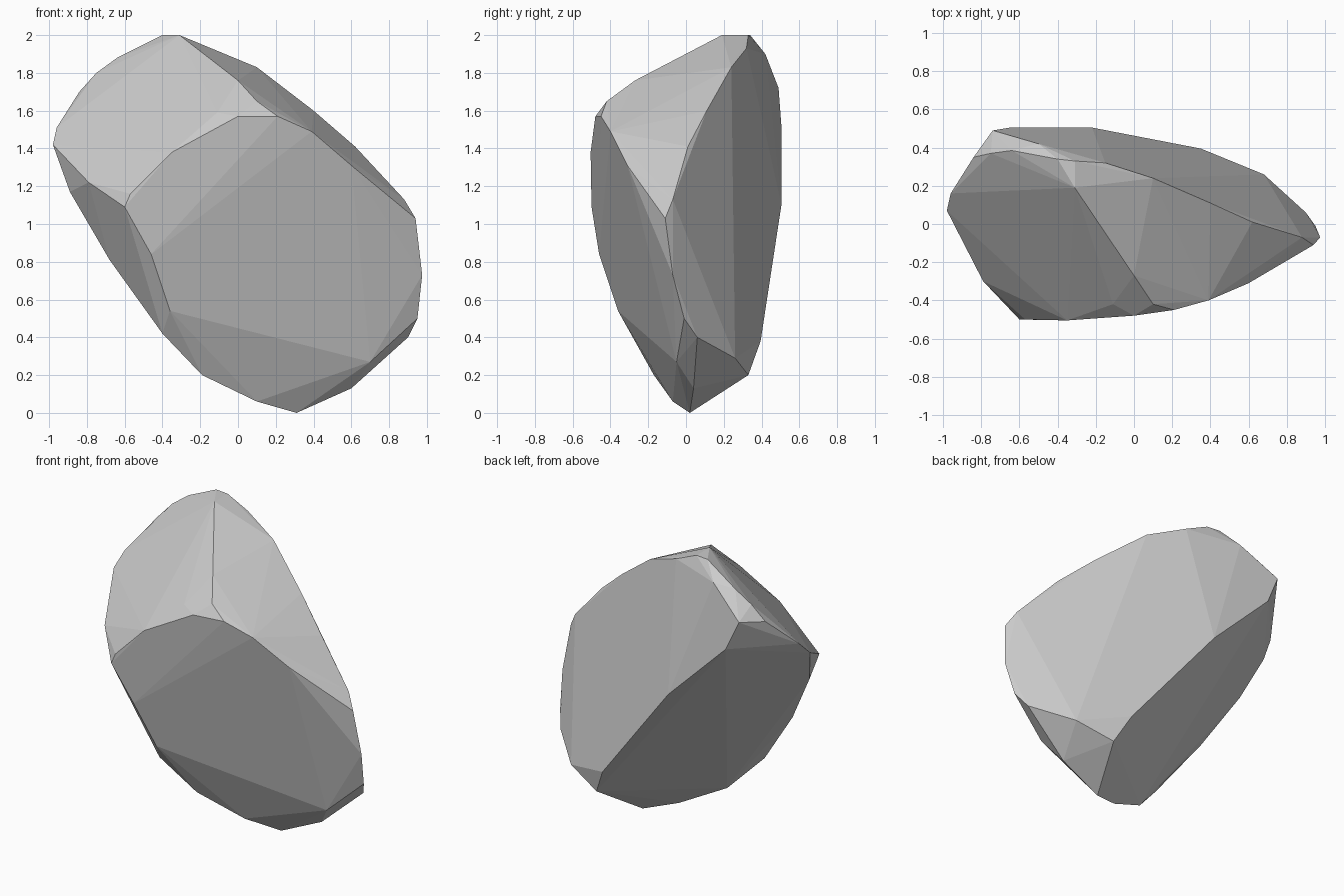
import bpy, bmesh, math

# Corner points of the faceted rock, grouped by the ridge they lie on
crown = [(-.31, .19, 2), (-.31, .33, 2), (-.4, .34, 2), (-.64, .385, 1.88),
         (-.5, .42, 1.9), (-.75, .37, 1.8), (-.84, .35, 1.7)]
upper_right = [(-.15, .32, 1.93), (.1, .24, 1.83), (.4, .11, 1.6),
               (.62, .01, 1.41), (.88, -.07, 1.13)]
shoulder = [(0, -.27, 1.76), (.1, -.42, 1.65), (.28, -.28, 1.59), (.36, -.27, 1.54)]
front_brow = [(-.57, -.5, 1.16), (-.35, -.505, 1.38), (-.11, -.42, 1.59), (0, -.48, 1.57),
              (.21, -.45, 1.57), (.39, -.4, 1.49), (.6, -.31, 1.31), (.94, -.11, 1.03)]
right_edge = [(.975, -.07, .73), (.95, -.01, .5), (.9, .06, .4), (.7, -.05, .27)]
left_edge = [(-.98, .07, 1.42), (-.96, .16, 1.51), (-.79, -.3, 1.22), (-.89, -.05, 1.17),
             (-.68, -.17, .81), (-.4, -.27, .42), (-.19, -.17, .2)]
front_left = [(-.6, -.5, 1.09), (-.46, -.46, .84), (-.36, -.36, .54)]
back_ridge = [(.44, .33, .2), (.35, .395, .38), (-.22, .505, 1.1),
              (-.65, .505, 1.52), (-.74, .49, 1.72), (.68, .26, .29)]
foot = [(.31, .02, 0), (.1, -.07, .06), (.6, .04, .13)]

# Wrap a convex skin around the corners and merge nearly flat facets
bm = bmesh.new()
for p in (crown + upper_right + shoulder + front_brow + right_edge
          + left_edge + front_left + back_ridge + foot):
    bm.verts.new(p)
bmesh.ops.convex_hull(bm, input=bm.verts[:])
bmesh.ops.delete(bm, geom=[v for v in bm.verts if not v.link_faces], context='VERTS')
bmesh.ops.dissolve_limit(bm, angle_limit=math.radians(3), verts=bm.verts[:], edges=bm.edges[:])
bmesh.ops.recalc_face_normals(bm, faces=bm.faces[:])

mesh = bpy.data.meshes.new("rock")
bm.to_mesh(mesh)
bm.free()
rock = bpy.data.objects.new("rock", mesh)
bpy.context.collection.objects.link(rock)
